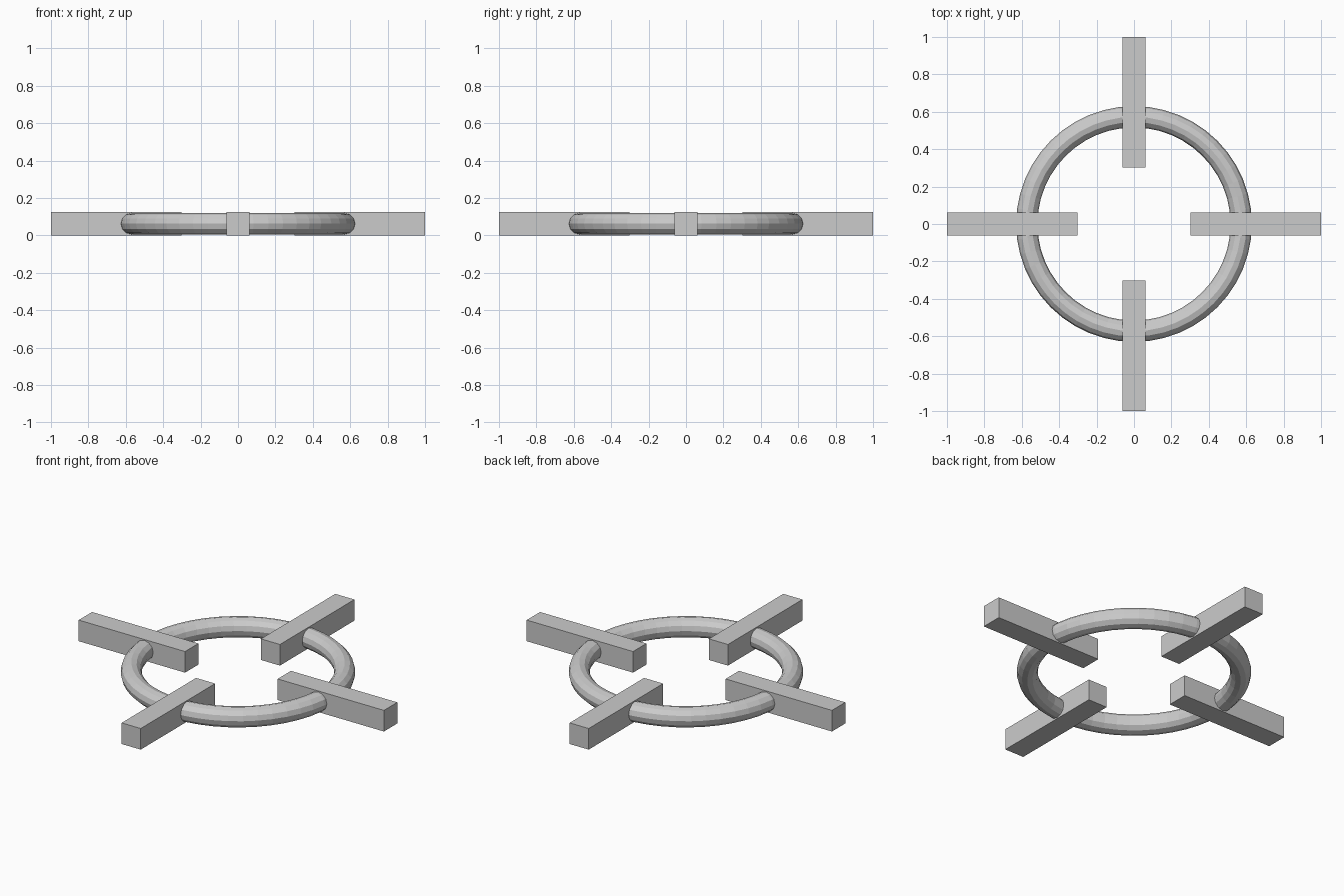
import bpy
from math import cos, sin, pi

if "Cube" in bpy.data.objects:
    bpy.data.objects.remove(bpy.data.objects["Cube"])

BAR = 0.125             # square bar thickness
INNER, OUTER = 0.303, 1.0
MID_Z = BAR / 2

# Round ring
bpy.ops.mesh.primitive_torus_add(major_radius=0.573, minor_radius=0.057,
                                 major_segments=48, minor_segments=12,
                                 location=(0, 0, MID_Z))
bpy.context.object.name = "ring"


# Four square bars crossing the ring radially
def add_bar(name, angle):
    r = (INNER + OUTER) / 2
    bpy.ops.mesh.primitive_cube_add(size=1, location=(r * cos(angle), r * sin(angle), MID_Z),
                                    rotation=(0, 0, angle))
    bar = bpy.context.object
    bar.name = name
    bar.scale = (OUTER - INNER, BAR, BAR)
    bpy.ops.object.transform_apply(location=False, rotation=True, scale=True)


for i, side in enumerate(("right", "back", "left", "front")):
    add_bar(side + "_bar", i * pi / 2)
